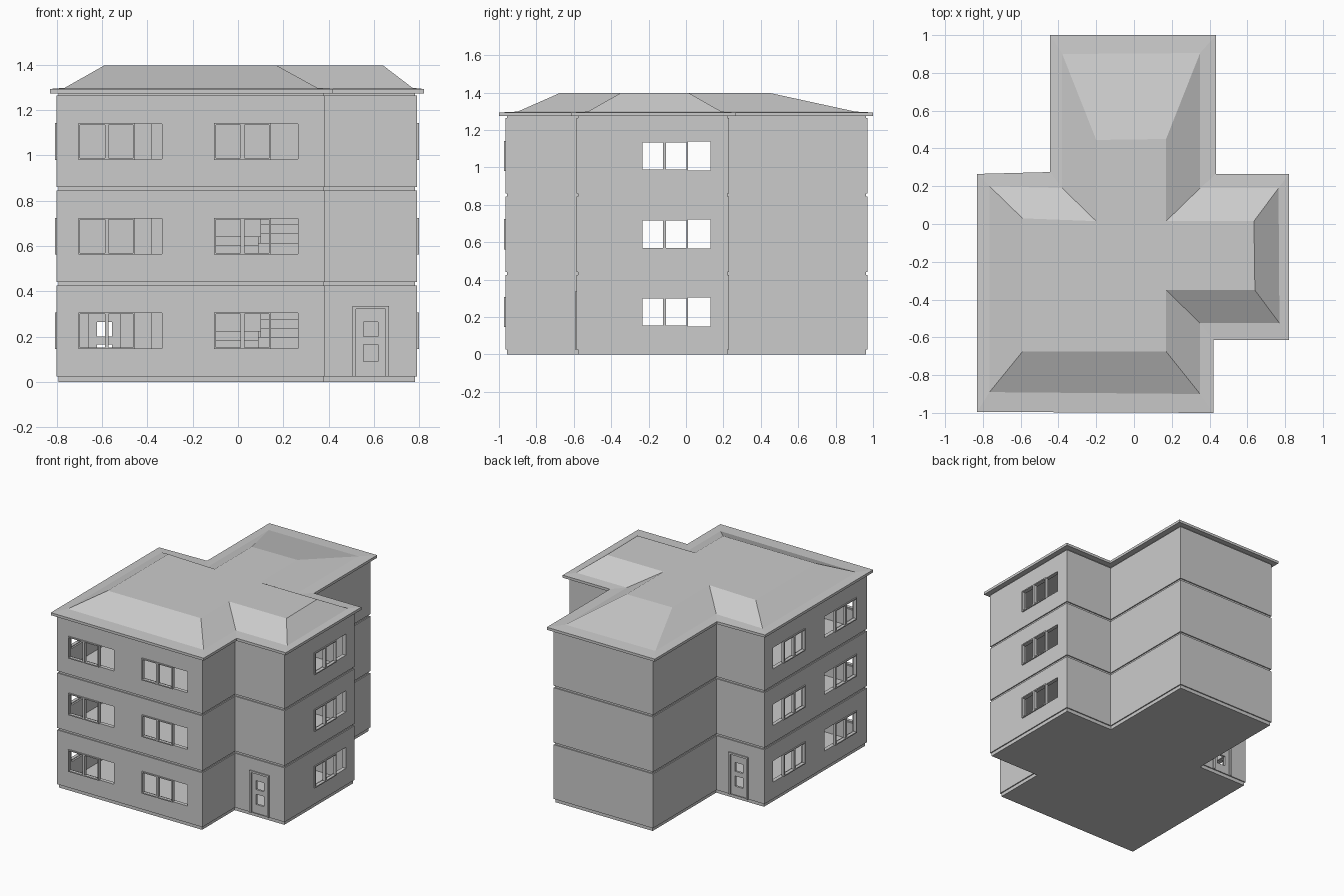
import bpy, bmesh
from mathutils import Vector

if "Cube" in bpy.data.objects:
    bpy.data.objects.remove(bpy.data.objects["Cube"])

# Cross-shaped wall footprint, counter-clockwise
FOOT = [(-.80, -.965), (.385, -.965), (.385, -.585), (.79, -.585), (.79, .23),
        (.40, .23), (.40, .97), (-.41, .97), (-.41, .23), (-.80, .23)]
FLOORS = [0, .417, .835]


def inset(pts, d):
    """Offset a right-angled polygon inwards by d."""
    out = []
    for i, p in enumerate(pts):
        p = Vector(p)
        a = (p - Vector(pts[i - 1])).normalized()
        b = (Vector(pts[(i + 1) % len(pts)]) - p).normalized()
        out.append(tuple(p + d * (Vector((-a.y, a.x)) + Vector((-b.y, b.x)))))
    return out


def add_loft(bm, loops):
    """Closed solid through a list of (outline, z) loops."""
    rings = [[bm.verts.new((x, y, z)) for x, y in pts] for pts, z in loops]
    n = len(rings[0])
    bm.faces.new(rings[0][::-1])
    bm.faces.new(rings[-1])
    for lo, hi in zip(rings, rings[1:]):
        for i in range(n):
            j = (i + 1) % n
            bm.faces.new((lo[i], lo[j], hi[j], hi[i]))


def add_box(bm, x0, x1, y0, y1, z0, z1):
    add_loft(bm, [([(x0, y0), (x1, y0), (x1, y1), (x0, y1)], z) for z in (z0, z1)])


def wall_box(bm, axis, pos, u0, u1, z0, z1, d):
    """Box on a wall plane; d = (low, high) offset along the wall's axis."""
    a, b = pos + d[0], pos + d[1]
    if axis == 'y':
        add_box(bm, u0, u1, a, b, z0, z1)
    else:
        add_box(bm, a, b, u0, u1, z0, z1)


def frame(bm, axis, pos, u0, u1, z0, z1, t, d):
    """Rectangular frame of bar width t."""
    for a, b in ((u0, u0 + t), (u1 - t, u1)):
        wall_box(bm, axis, pos, a, b, z0, z1, d)
    for a, b in ((z0, z0 + t), (z1 - t, z1)):
        wall_box(bm, axis, pos, u0 + t, u1 - t, a, b, d)


def finish(bm, name):
    me = bpy.data.meshes.new(name)
    bm.to_mesh(me)
    bm.free()
    ob = bpy.data.objects.new(name, me)
    bpy.context.collection.objects.link(ob)
    return ob


# Walls: one outer skin with recessed joints between the storeys
core = inset(FOOT, .008)
levels = [(core, 0), (core, .025)]
for z0, z1 in ((.025, .425), (.44, .845), (.86, 1.265)):
    levels += [(core, z0), (FOOT, z0), (FOOT, z1), (core, z1)]
levels = levels[:1] + levels[2:] + [(core, 1.28)]
bm = bmesh.new()
add_loft(bm, levels)
walls = finish(bm, "walls")

# Hollow rooms on each floor
rooms_bm, holes_bm = bmesh.new(), bmesh.new()
inner = inset(FOOT, .028)
for f in FLOORS:
    add_loft(rooms_bm, [(inner, f + .025), (inner, f + .405)])

# Windows: (axis, wall position, start, outward sign)
WINDOWS = [('y', -.965, -.705, -1), ('y', -.965, -.105, -1), ('x', .79, -.24, 1),
           ('x', -.80, -.24, -1), ('x', -.80, -.84, -1)]
W = .37
sash_bm = bmesh.new()
for f in FLOORS:
    z0, z1 = f + .148, f + .304
    for axis, pos, u, s in WINDOWS:
        wall_box(holes_bm, axis, pos, u, u + W, z0, z1, (-.06, .06))
        d = sorted((s * .008, -s * .016))
        for k in range(2):
            frame(sash_bm, axis, pos, u + k * .125, u + (k + 1) * .125,
                  z0 - .003, z1 + .003, .008, d)

# Doors: frame plus leaf with two square openings
DOORS = [("front_door", -.585, .586, -1), ("back_door", .23, -.59, 1)]
for name, pos, c, s in DOORS:
    wall_box(holes_bm, 'y', pos, c - .07, c + .07, .026, .325, (-.06, .06))
    bm = bmesh.new()
    d = sorted((s * .008, -s * .02))
    for a, b in ((c - .08, c - .066), (c + .066, c + .08)):
        wall_box(bm, 'y', pos, a, b, .025, .335, d)
    wall_box(bm, 'y', pos, c - .066, c + .066, .321, .335, d)
    leaf = sorted((-s * .006, -s * .022))
    for a, b in ((c - .066, c - .033), (c + .033, c + .066)):
        wall_box(bm, 'y', pos, a, b, .025, .321, leaf)
    for a, b in ((.025, .09), (.165, .2), (.265, .321)):
        wall_box(bm, 'y', pos, c - .033, c + .033, a, b, leaf)
    finish(bm, name)
finish(sash_bm, "window_sashes")

# Cut the rooms and openings out of the walls
for cut_bm, name in ((rooms_bm, "room_cutter"), (holes_bm, "opening_cutter")):
    cutter = finish(cut_bm, name)
    cutter.hide_render = True
    mod = walls.modifiers.new(name, 'BOOLEAN')
    mod.operation, mod.solver, mod.object = 'DIFFERENCE', 'EXACT', cutter
    bpy.context.view_layer.objects.active = walls
    bpy.ops.object.modifier_apply(modifier=mod.name)
    bpy.data.objects.remove(cutter)

# Inner stairs: two flights and a landing in the back wing
bm = bmesh.new()
for f in FLOORS[:2]:
    base = f + .025
    for i in range(5):
        y = .32 + i * .08
        h = .04
        add_box(bm, -.18, .09, y, y + .08, base + i * h, base + (i + 1) * h)
        z = base + .2 + i * h
        add_box(bm, .10, .37, .64 - i * .08, .72 - i * .08, z - .03, z + h - .005)
    add_box(bm, -.18, .37, .72, .93, base + .17, base + .2)
finish(bm, "stairs")

# Roof: thin eaves slab rising through hipped slopes to a flat top
eaves = [(-.83, -.995), (.42, -1), (.42, -.615), (.82, -.615), (.82, .265),
         (.435, .265), (.435, 1), (-.445, 1), (-.445, .275), (-.83, .265)]
foot = [(-.765, -.89), (.35, -.90), (.35, -.525), (.77, -.525), (.765, .19),
        (.35, .19), (.35, .905), (-.38, .90), (-.38, .19), (-.765, .20)]
top = [(-.59, -.675), (.17, -.675), (.17, -.35), (.64, -.35), (.635, .015),
       (.17, .015), (.17, .45), (-.20, .445), (-.20, .015), (-.59, .03)]
bm = bmesh.new()
add_loft(bm, [(eaves, 1.274), (eaves, 1.293), (foot, 1.298), (top, 1.397)])
finish(bm, "roof")
